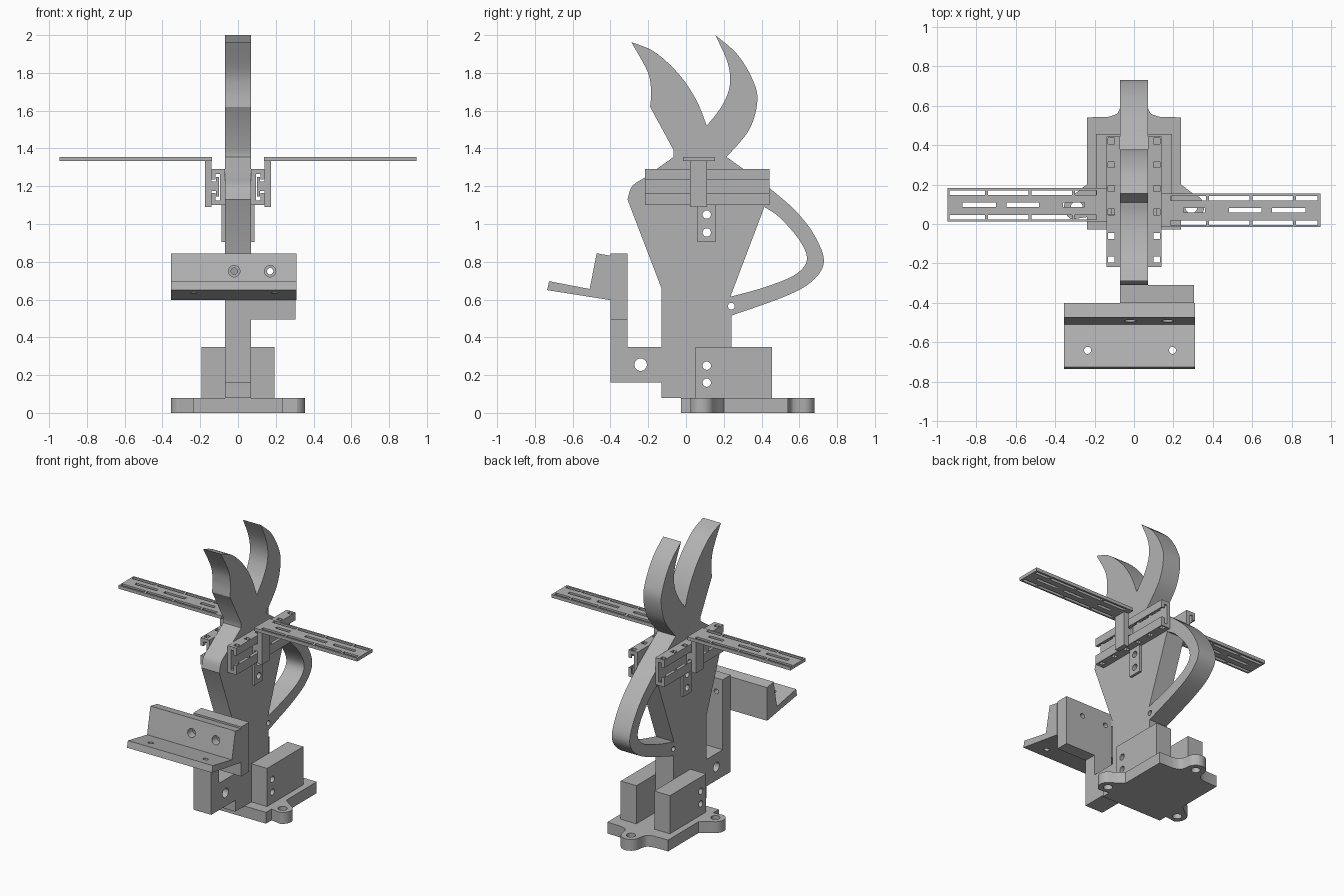
import bpy, bmesh
from math import cos, sin, radians
from mathutils import Vector

old = bpy.data.objects.get("Cube")
if old:
    bpy.data.objects.remove(old, do_unlink=True)

grey = bpy.data.materials.new("plain grey")
grey.use_nodes = True
colour = (0.45, 0.45, 0.45, 1)
grey.diffuse_color = colour
grey.node_tree.nodes["Principled BSDF"].inputs["Base Color"].default_value = colour


# Profile helpers: a shape is (axis, start, end, outline points)
def arc(cx, cy, r, a0=0, a1=360, n=24):
    count = n if a1 - a0 == 360 else n + 1
    angles = [radians(a0 + (a1 - a0) * i / n) for i in range(count)]
    return [(cx + r * cos(a), cy + r * sin(a)) for a in angles]


def rect(u0, u1, v0, v1):
    return [(u0, v0), (u1, v0), (u1, v1), (u0, v1)]


def box(x0, x1, y0, y1, z0, z1):
    return ("z", z0, z1, rect(x0, x1, y0, y1))


def curve(pts, steps=8):
    """Smooth path through the points, without the last one."""
    p = [Vector(q) for q in [pts[0]] + pts + [pts[-1]]]
    out = []
    for a, b, c, d in zip(p, p[1:], p[2:], p[3:]):
        for i in range(steps):
            t = i / steps
            v = b * 2 + (c - a) * t + (a * 2 - b * 5 + c * 4 - d) * t**2 + (b * 3 - a - c * 3 + d) * t**3
            out.append(tuple(v / 2))
    return out


def build(name, shapes):
    place = {"x": lambda u, v, w: (w, u, v),
             "y": lambda u, v, w: (u, w, v),
             "z": lambda u, v, w: (u, v, w)}
    bm = bmesh.new()
    for axis, a, b, pts in shapes:
        low = [bm.verts.new(place[axis](u, v, a)) for u, v in pts]
        high = [bm.verts.new(place[axis](u, v, b)) for u, v in pts]
        bm.faces.new(low)
        bm.faces.new(high[::-1])
        for i in range(len(pts)):
            j = (i + 1) % len(pts)
            bm.faces.new((low[i], high[i], high[j], low[j]))
    bmesh.ops.recalc_face_normals(bm, faces=bm.faces)
    mesh = bpy.data.meshes.new(name)
    bm.to_mesh(mesh)
    bm.free()
    mesh.materials.append(grey)
    obj = bpy.data.objects.new(name, mesh)
    bpy.context.collection.objects.link(obj)
    return obj


def cut(obj, shapes):
    cutter = build("cutter", shapes)
    cutter.hide_render = True
    mod = obj.modifiers.new("holes", "BOOLEAN")
    mod.operation = "DIFFERENCE"
    mod.solver = "EXACT"
    mod.object = cutter
    graph = bpy.context.evaluated_depsgraph_get()
    mesh = bpy.data.meshes.new_from_object(obj.evaluated_get(graph))
    obj.modifiers.clear()
    obj.data = mesh
    bpy.data.objects.remove(cutter, do_unlink=True)


def smooth(obj):
    bpy.ops.object.select_all(action="DESELECT")
    obj.select_set(True)
    bpy.context.view_layer.objects.active = obj
    bpy.ops.object.shade_smooth_by_angle(angle=radians(30))


# Through holes shared by the body, the tabs and the base blocks
pin_holes = [("x", -0.3, 0.3, arc(0.11, z, 0.022)) for z in (0.16, 0.25, 0.955, 1.05)]

# Body: upright slab with two curved horns and a loop handle
outline = [(0.24, 0.08), (-0.13, 0.08), (-0.13, 0.66)]
outline += curve([(-0.31, 1.13), (-0.285, 1.2), (-0.22, 1.245)])
outline += [(-0.22, 1.245), (-0.065, 1.355), (-0.065, 1.39)]
outline += curve([(-0.19, 1.62), (-0.185, 1.71), (-0.205, 1.81), (-0.29, 1.963)])
outline += curve([(-0.29, 1.963), (-0.165, 1.91), (-0.035, 1.79), (0.055, 1.655), (0.11, 1.52)])
outline += curve([(0.11, 1.52), (0.19, 1.625), (0.232, 1.735), (0.22, 1.855), (0.155, 2.0)])
outline += curve([(0.155, 2.0), (0.27, 1.9), (0.35, 1.77), (0.378, 1.655), (0.335, 1.5), (0.215, 1.355)])
outline += [(0.215, 1.355)]
outline += curve([(0.43, 1.2), (0.575, 1.075), (0.68, 0.94), (0.73, 0.8),
                  (0.665, 0.695), (0.52, 0.615), (0.24, 0.515)])
outline += [(0.24, 0.515)]
loop = curve([(0.235, 0.615), (0.415, 0.665), (0.575, 0.73), (0.64, 0.81),
              (0.6, 0.915), (0.495, 1.035), (0.415, 1.09)]) + [(0.415, 1.09)]
body = build("body", [("x", -0.07, 0.07, outline)])
cut(body, [("x", -0.2, 0.2, loop), ("x", -0.2, 0.2, arc(0.24, 0.565, 0.018))] + pin_holes)
smooth(body)

# Base plate with three rounded ears
half = [(0.238, -0.027), (0.238, 0.035)] + arc(0.29, 0.085, 0.065, -70, 60, 14)
half += curve([(0.29, 0.16), (0.24, 0.2)], 3) + [(0.238, 0.2), (0.238, 0.54)]
half += curve([(0.13, 0.543), (0.085, 0.56), (0.068, 0.6)], 5)
half += arc(0, 0.615, 0.066, 0, 90, 10)
base = build("base_plate", [("z", 0, 0.08, half + [(-x, y) for x, y in half[-2::-1]])])
cut(base, [("z", -0.1, 0.2, arc(x, y, 0.03)) for x, y in ((-0.29, 0.085), (0.29, 0.085), (0, 0.615))])
smooth(base)

# Front bracket: foot, upright and wide backing block
foot = [(-0.13, 0.16), (-0.13, 0.35), (-0.31, 0.35), (-0.31, 0.845), (-0.4, 0.845), (-0.4, 0.16)]
bolt_holes = [("y", -0.6, -0.2, arc(x, 0.75, 0.017)) for x in (-0.02, 0.17)]
bracket = build("front_bracket", [("x", -0.07, 0.07, foot)])
cut(bracket, [("x", -0.2, 0.2, arc(-0.24, 0.255, 0.033))] + bolt_holes[:1])
backing = build("backing_block", [box(0.07, 0.305, -0.4, -0.31, 0.495, 0.845)])
cut(backing, bolt_holes[1:])

# Tilted front shelf with recessed bolt holes
shelf_side = [(-0.4, 0.597), (-0.4, 0.832), (-0.473, 0.845), (-0.51, 0.656), (-0.725, 0.697), (-0.735, 0.65)]
shelf = build("front_shelf", [("x", -0.355, 0.31, shelf_side)])
cut(shelf, bolt_holes + [("z", 0.5, 0.8, arc(x, -0.64, 0.018)) for x in (-0.235, 0.195)])
cut(shelf, [("y", -0.6, -0.44, arc(x, 0.75, 0.03)) for x in (-0.02, 0.17)])
for part in (bracket, backing, shelf):
    smooth(part)

# Parts on both sides
for side, s, shift in (("left", 1, 0), ("right", -1, 0.028)):
    def span(a, b):
        return min(s * a, s * b), max(s * a, s * b)

    # Base block and rail tab
    block = build(side + "_base_block", [box(*span(0.07, 0.193), 0.05, 0.455, 0.08, 0.35)])
    tab = build(side + "_rail_tab", [box(*span(0.07, 0.087), 0.06, 0.157, 0.905, 1.1)])
    for part in (block, tab):
        cut(part, pin_holes)
        smooth(part)

    # Slotted rail
    rail_side = [(0.07, 1.1), (0.14, 1.1), (0.14, 1.165), (0.118, 1.165), (0.118, 1.125), (0.096, 1.125),
                 (0.096, 1.265), (0.118, 1.265), (0.118, 1.235), (0.14, 1.235), (0.14, 1.29), (0.07, 1.29)]
    rail = build(side + "_rail", [("y", -0.218, 0.443, [(s * x, z) for x, z in rail_side])])
    cut(rail, [box(*span(0.1, 0.131), y - 0.015, y + 0.015, 1, 1.4)
               for y in [-0.18 + 0.12 * i for i in range(6)]])

    # Slider with a tee that runs in the rail
    tee = [(0.14, 1.09), (0.175, 1.09), (0.175, 1.335), (0.14, 1.335), (0.14, 1.225), (0.116, 1.225),
           (0.116, 1.25), (0.1, 1.25), (0.1, 1.145), (0.116, 1.145), (0.116, 1.175), (0.14, 1.175)]
    build(side + "_slider", [("y", 0.02 + shift, 0.11 + shift, [(s * x, z) for x, z in tee])])

    # Arm with three rows of slots
    y0 = -0.016 + shift
    arm = build(side + "_arm", [box(*span(0.137, 0.945), y0, y0 + 0.17, 1.333, 1.356)])
    x0 = 0.185 if s > 0 else -0.935
    slots = []
    for row in (0.012, 0.136):
        for i, length in enumerate((0.18, 0.205, 0.205, 0.11)):
            start = x0 + (0, 0.195, 0.415, 0.635)[i]
            slots.append(box(start, start + length, y0 + row, y0 + row + 0.022, 1.3, 1.4))
    for a, b in ((0.25, 0.36), (0.48, 0.645), (0.7, 0.87)):
        slots.append(box(*span(a, b), y0 + 0.074, y0 + 0.096, 1.3, 1.4))
    cut(arm, slots)
